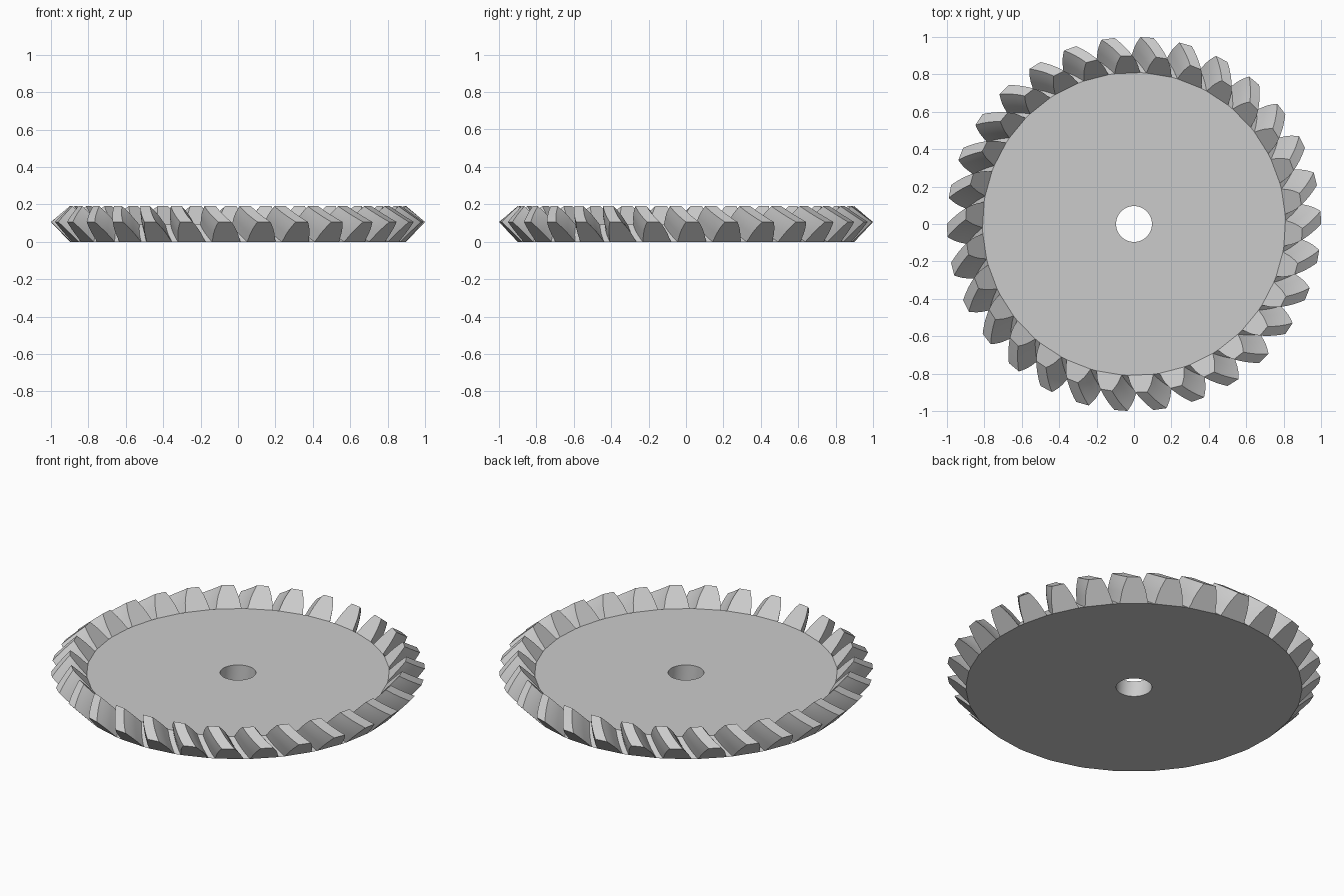
import bpy, bmesh
from math import sin, cos, radians
from mathutils import Vector

cube = bpy.data.objects.get("Cube")
if cube:
    bpy.data.objects.remove(cube, do_unlink=True)

TEETH = 30
STEPS = 8                 # sections along each tooth
PITCH = 360 / TEETH
START = 2.0               # angle of the first tooth's outer end
HOLE = 0.096

# Root and tip of a tooth at its outer and inner end, as (radius, height)
ROOT = Vector((0.9, 0.0)), Vector((0.81, 0.092))
TIP = Vector((1.0, 0.106)), Vector((0.9, 0.19))

# Tooth side: (height fraction, half width in degrees)
SIDE = [(0, 4.9), (0.15, 4.5), (0.4, 4.0), (0.62, 3.4), (0.82, 2.7), (1, 2.0)]
OUTLINE = [(t, -w) for t, w in SIDE] + [(t, w) for t, w in reversed(SIDE)]

steel = bpy.data.materials.new("light_grey_metal")
steel.use_nodes = True
colour = (0.6, 0.6, 0.6, 1)
steel.diffuse_color = colour
steel.node_tree.nodes["Principled BSDF"].inputs["Base Color"].default_value = colour

bm = bmesh.new()


def polar(radius, angle, z):
    a = radians(angle)
    return bm.verts.new((radius * cos(a), radius * sin(a), z))


def section(s):
    """Closed ring through every tooth, at fraction s from outer to inner end."""
    root, tip = ROOT[0].lerp(ROOT[1], s), TIP[0].lerp(TIP[1], s)
    twist = START - 6.3 * s + 0.8 * s * s
    ring = []
    for i in range(TEETH):
        for t, w in OUTLINE:
            r, z = root.lerp(tip, t)
            ring.append(polar(r, i * PITCH + twist + w, z))
    return ring


def bridge(a, b):
    n = len(a)
    for i in range(n):
        j = (i + 1) % n
        bm.faces.new((a[i], a[j], b[j], b[i]))


# Spiral teeth and the gaps between them
rings = [section(k / STEPS) for k in range(STEPS + 1)]
for a, b in zip(rings, rings[1:]):
    bridge(a, b)

# Tooth ends, flat disc faces and the bore
n = len(OUTLINE)
bores = []
for ring, root, twist in ((rings[0], ROOT[0], START), (rings[-1], ROOT[1], START - 5.5)):
    rim = []
    for i in range(TEETH):
        tooth = ring[i * n:(i + 1) * n]
        bm.faces.new(tooth)
        rim += [tooth[0], tooth[-1]]
    bore = [polar(HOLE, (k // 2) * PITCH + twist + (3 if k % 2 else -3), root.y)
            for k in range(2 * TEETH)]
    bridge(rim, bore)
    bores.append(bore)
# The two bore rings are offset by a slight twist, so the wall stays round
bridge(bores[0], bores[1])

bmesh.ops.recalc_face_normals(bm, faces=bm.faces[:])
mesh = bpy.data.meshes.new("spiral_bevel_gear")
bm.to_mesh(mesh)
bm.free()
mesh.materials.append(steel)
gear = bpy.data.objects.new("spiral_bevel_gear", mesh)
bpy.context.collection.objects.link(gear)

bpy.ops.object.select_all(action='DESELECT')
gear.select_set(True)
bpy.context.view_layer.objects.active = gear
bpy.ops.object.shade_smooth_by_angle(angle=radians(25))
